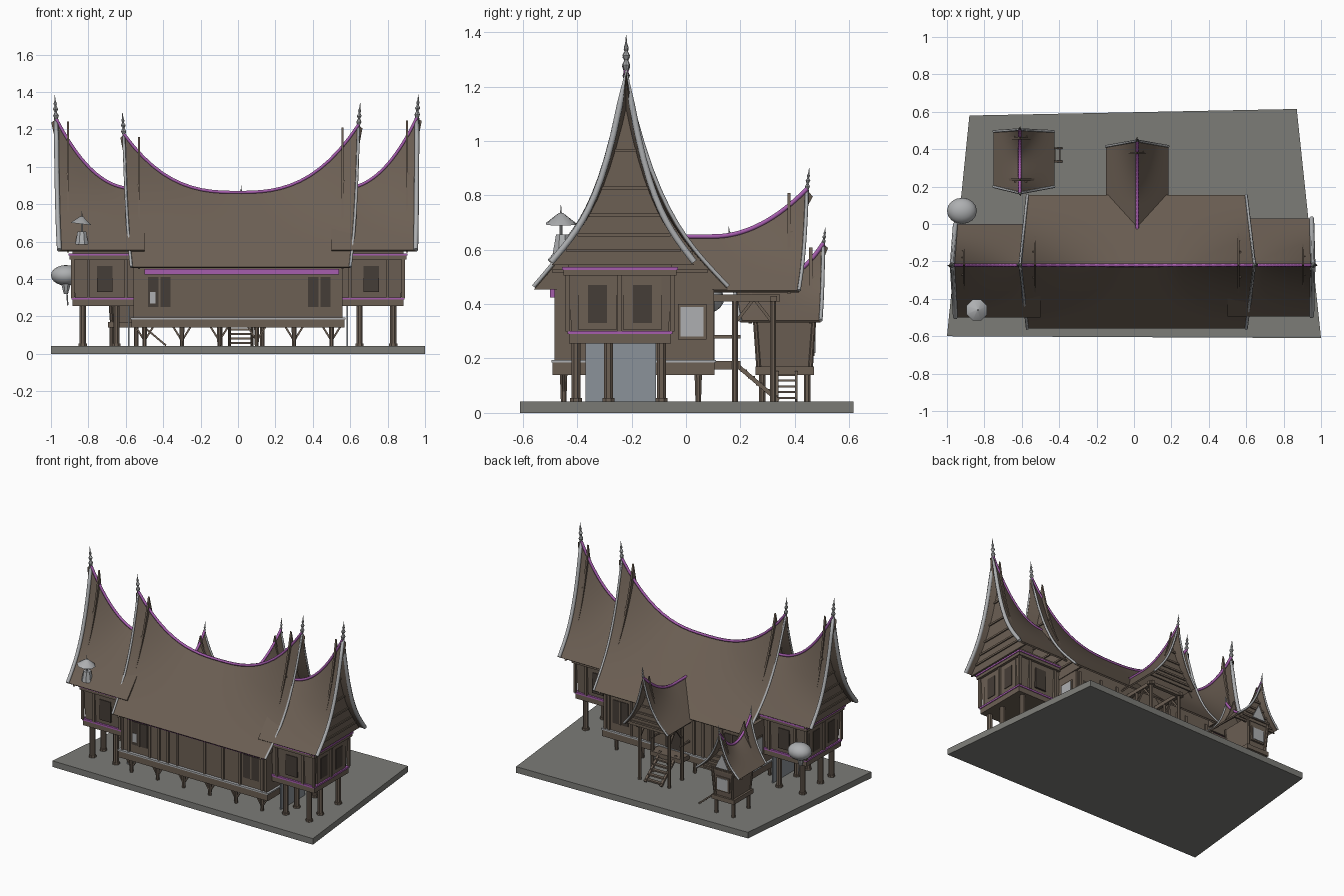
import bpy, bmesh, math
from mathutils import Vector, Matrix

if "Cube" in bpy.data.objects:
    bpy.data.objects.remove(bpy.data.objects["Cube"])


def material(name, rgb):
    m = bpy.data.materials.new(name)
    m.diffuse_color = (*rgb, 1)
    m.use_nodes = True
    m.node_tree.nodes["Principled BSDF"].inputs["Base Color"].default_value = m.diffuse_color
    return m


BROWN = material("brown wood", (0.15, 0.115, 0.088))
DARK = material("dark opening", (0.06, 0.047, 0.038))
PURPLE = material("purple trim", (0.38, 0.11, 0.42))
PALE = material("pale grey trim", (0.42, 0.43, 0.44))
BLUE = material("blue grey panel", (0.26, 0.29, 0.32))
STONE = material("stone grey", (0.2, 0.2, 0.185))


def finish(name, bm, mat, smooth=False):
    bmesh.ops.recalc_face_normals(bm, faces=bm.faces)
    me = bpy.data.meshes.new(name)
    bm.to_mesh(me)
    bm.free()
    me.materials.append(mat)
    ob = bpy.data.objects.new(name, me)
    bpy.context.collection.objects.link(ob)
    if smooth:
        bpy.ops.object.select_all(action='DESELECT')
        ob.select_set(True)
        bpy.context.view_layer.objects.active = ob
        bpy.ops.object.shade_smooth_by_angle(angle=math.radians(40))
    return ob


def prism(name, pts, offset, mat):
    # flat outline pushed along a vector
    bm = bmesh.new()
    f = bm.faces.new([bm.verts.new(p) for p in pts])
    r = bmesh.ops.extrude_face_region(bm, geom=[f])
    bmesh.ops.translate(bm, vec=Vector(offset), verts=[v for v in r['geom'] if isinstance(v, bmesh.types.BMVert)])
    return finish(name, bm, mat)


def box(name, x0, x1, y0, y1, z0, z1, mat, flare=0.0):
    bm = bmesh.new()
    bmesh.ops.create_cube(bm, size=1)
    for v in bm.verts:
        k = flare if v.co.z > 0 else 0
        v.co = Vector(((x1 + k if v.co.x > 0 else x0 - k), (y1 + k if v.co.y > 0 else y0 - k), (z1 if v.co.z > 0 else z0)))
    return finish(name, bm, mat)


def beam(name, p, q, r, mat=BROWN, sides=8, r2=None):
    p, q = Vector(p), Vector(q)
    d = q - p
    M = Matrix.Translation((p + q) / 2) @ d.to_track_quat('Z', 'Y').to_matrix().to_4x4() @ Matrix.Rotation(math.pi / sides, 4, 'Z')
    bm = bmesh.new()
    bmesh.ops.create_cone(bm, cap_ends=True, segments=sides, radius1=r, radius2=r if r2 is None else r2, depth=d.length, matrix=M)
    return finish(name, bm, mat, sides > 6)


def tube(name, pts, r, mat):
    cu = bpy.data.curves.new(name, 'CURVE')
    cu.dimensions, cu.bevel_depth, cu.bevel_resolution, cu.use_fill_caps = '3D', r, 1, True
    sp = cu.splines.new('POLY')
    sp.points.add(len(pts) - 1)
    for a, p in zip(sp.points, pts):
        a.co = (*p, 1)
    cu.materials.append(mat)
    ob = bpy.data.objects.new(name, cu)
    bpy.context.collection.objects.link(ob)
    bpy.ops.object.select_all(action='DESELECT')
    ob.select_set(True)
    bpy.context.view_layer.objects.active = ob
    bpy.ops.object.convert(target='MESH')


def finial(name, at, lean, h=0.13):
    prof = [(0.008, 0), (0.015, .15), (0.006, .3), (0.014, .42), (0.005, .55), (0.009, .64), (0.004, .75), (0.0008, 1)]
    bm = bmesh.new()
    rings = [[bm.verts.new(Vector(at) + Vector((r * h / .13 * math.cos(a), r * h / .13 * math.sin(a), z * h)) + Vector(lean) * z)
              for a in [i * math.pi / 4 for i in range(8)]] for r, z in prof]
    for A, B in zip(rings, rings[1:]):
        for i in range(8):
            bm.faces.new((A[i], A[(i + 1) % 8], B[(i + 1) % 8], B[i]))
    finish(name, bm, PALE, True)


def roof(name, axis, c, e0, e1, r0, r1, wf, wb, eave, mid, ridge, ends, rim, inset, spire):
    # saddle roof: eave runs e0..e1, ridge runs r0..r1, slopes turn concave where the ridge climbs
    def W(a, b, z):
        return Vector((a, b, z)) if axis == 'x' else Vector((b, a, z))

    def P(u, v):
        s = abs(v)
        a = (e0 + (e1 - e0) * u) * s + (r0 + (r1 - r0) * u) * (1 - s)
        zr = ridge(r0 + (r1 - r0) * u)
        return W(a, c + v * (wb if v > 0 else wf), eave + (mid - eave) * (1 - s) + (zr - mid) * (1 - s) ** 3.5)
    n = 24
    bm = bmesh.new()
    g = [[bm.verts.new(P(i / n, j / 12 - 1)) for j in range(25)] for i in range(n + 1)]
    for i in range(n):
        for j in range(24):
            bm.faces.new((g[i][j], g[i + 1][j], g[i + 1][j + 1], g[i][j + 1]))
    bmesh.ops.recalc_face_normals(bm, faces=bm.faces)
    bmesh.ops.solidify(bm, geom=bm.faces[:], thickness=0.01)
    finish(name, bm, BROWN, True)
    up = Vector((0, 0, 0.004))
    tube(name + "_ridge", [P(i / n, 0) + up for i in range(n + 1)], 0.009, PURPLE)
    for u in ends:
        d = 1 if u else -1
        at = (e1 if u else e0) - d * inset
        vs = [j / 12 - 1 for j in range(25)]
        tube(name + "_bargeboard", [P(u, v) for v in vs], rim, PALE)
        # closed gable wall with board strips
        flat = [W(at, P(u, v)[1 if axis == 'x' else 0], P(u, v).z - 0.012) for v in vs]
        prism(name + "_gable", flat, W(-d * 0.012, 0, 0), BROWN)
        for s in (0.2, 0.35, 0.5, 0.65, 0.8):
            z = P(u, s).z - 0.03
            lo, hi = W(at, c - s * wf, z), W(at + d * 0.008, c + s * wb, z + 0.012)
            box(name + "_gable_board", min(lo.x, hi.x), max(lo.x, hi.x), lo.y if axis == 'x' else min(lo.y, hi.y),
                hi.y if axis == 'x' else max(lo.y, hi.y), lo.z, hi.z, BROWN)
        finial(name + "_finial", P(u, 0), W(d * 0.008, 0, 0), spire)


# ground slab
prism("ground_slab", [(-1, -.6, 0), (1, -.61, 0), (.87, .615, 0), (-.88, .58, 0)], (0, 0, .042), STONE)

# roofs
roof("main_roof", 'x', -.22, -.57, .6, -.61, .645, .34, .375, .465, .86,
     lambda x: .86 + .34 * abs(x / .63) ** 2.7, (0, 1), .008, .035, .12)
roof("left_roof", 'x', -.22, -.955, -.5, -.972, -.5, .28, .22, .555, .88,
     lambda x: .88 + .37 * max(0, (-x - .55) / .42) ** 2.2, (0,), .013, .04, .13)
roof("right_roof", 'x', -.22, .5, .95, .5, .957, .275, .25, .555, .88,
     lambda x: .88 + .38 * max(0, (x - .55) / .407) ** 2.2, (1,), .013, .04, .13)
roof("porch_roof", 'y', .017, -.02, .415, -.05, .445, .168, .168, .45, .645,
     lambda y: .645 + .175 * max(0, (y - .1) / .345) ** 2, (1,), .007, .03, .08)
roof("granary_roof", 'y', -.61, .2, .495, .165, .505, .142, .185, .34, .49,
     lambda y: .49 + .13 * abs((y - .335) / .17) ** 2, (0, 1), .007, .03, .065)

# main hall
box("main_hall_wall", -.56, .56, -.475, .095, .18, .5, BROWN)
box("main_floor_beam", -.57, .57, -.49, .105, .14, .185, BROWN)
box("main_floor_trim", -.575, .575, -.495, .11, .185, .195, PALE)
box("front_eave_trim", -.5, .54, -.5, -.475, .425, .455, PURPLE)
for y, d in ((-.475, -1), (.095, 1)):
    for x in (-.55, -.5, -.34, -.27, -.2, -.13, .08, .22, .35, .52, .55):
        box("wall_pilaster", x - .008, x + .008, y - .008, y + .008, .195, .46, BROWN)
    for x in (-.42, .435):
        box("hall_window", x - .06, x + .06, y - .004, y + .004, .25, .41, DARK)
        box("window_mullion", x - .005, x + .005, y - .008, y + .008, .25, .41, BROWN)
    box("hall_window_pane", -.47, -.44, y - .006, y + .006, .27, .33, PALE)
for s in (-1, 1):
    box("side_window_frame", s * .56 - .007, s * .56 + .007, -.03, .075, .27, .4, BROWN)
    box("side_window", s * .56 - .01, s * .56 + .01, -.02, .065, .28, .39, PALE)
    box("under_house_panel", s * .585 - .004, s * .585 + .004, -.37, -.11, .042, .26, BLUE)

# posts and slanting braces under the hall
for x in (-.5, -.3, -.1, .1, .3, .5):
    for y in (-.45, -.2, .045):
        beam("hall_post", (x, y, .04), (x, y, .15), .011, r2=.015)
    for d in (-.05, .05):
        beam("hall_brace", (x, -.45, .07), (x + d, -.45, .15), .007, sides=4)

# side wings, mirrored
for s in (-1, 1):
    def wing(name, a, b, y0, y1, z0, z1, mat, flare=0.0):
        box(name, min(s * a, s * b), max(s * a, s * b), y0, y1, z0, z1, mat, flare)
    wing("wing_wall", .54, .87, -.42, -.065, .27, .56, BROWN, .015)
    wing("wing_floor_beam", .54, .885, -.43, -.055, .255, .29, BROWN)
    wing("wing_lower_band", .54, .89, -.435, -.05, .29, .302, PURPLE)
    wing("wing_upper_beam", .54, .9, -.45, -.035, .505, .525, BROWN)
    wing("wing_upper_band", .54, .905, -.455, -.03, .525, .537, PURPLE)
    for y in (-.325, -.16):
        wing("wing_end_panel", .87, .884, y - .07, y + .07, .305, .5, BROWN)
        wing("wing_end_window", .87, .888, y - .035, y + .035, .33, .47, DARK)
    for y in (-.435, -.243, -.05):
        wing("wing_end_stud", .875, .892, y - .008, y + .008, .3, .51, BROWN)
    for y in (-.428, -.057):
        for x in (.6, .8):
            wing("wing_side_stud", x - .008, x + .008, y - .012, y + .012, .3, .51, BROWN)
        wing("wing_side_window", .67, .755, y - .007, y + .007, .33, .47, DARK)
    for x in (.65, .83):
        for y in (-.405, -.285, -.09):
            beam("wing_post", (s * x, y, .04), (s * x, y, .26), .018)
            beam("wing_post_foot", (s * x, y, .04), (s * x, y, .055), .024)

# rear porch
for x in (-.095, .13):
    for y in (.18, .32):
        beam("porch_post", (x, y, .04), (x, y, .43), .012)
        beam("porch_brace", (x, y, .33), (x, .25, .42), .008, sides=4)
    box("porch_side_beam", x - .012, x + .012, .1, .345, .41, .435, BROWN)
    beam("porch_rail", (x, .1, .28), (x, .2, .28), .008, sides=4)
box("porch_cross_beam", -.12, .155, .31, .335, .41, .43, BROWN)
box("porch_floor", -.1, .135, .09, .2, .16, .19, BROWN)
box("porch_door", -.05, .08, .09, .104, .195, .42, DARK)
for x in (-.045, .075):
    beam("stair_rail", (x, .17, .19), (x, .34, .045), .011, sides=4)
for i in range(6):
    t = (i + .5) / 6
    y, z = .17 + .17 * t, .19 - .145 * t
    box("stair_tread", -.045, .075, y - .012, y + .012, z - .004, z + .006, BROWN)

# granary
box("granary_wall", -.68, -.54, .27, .455, .16, .36, BROWN, .015)
box("granary_floor", -.695, -.525, .255, .47, .14, .17, BROWN)
for x in (-.675, -.545):
    for y in (.28, .445):
        beam("granary_post", (x, y, .04), (x, y, .145), .013)
        beam("granary_corner_post", (x, y + math.copysign(.012, y - .36), .16), (x + math.copysign(.014, x + .61), y + math.copysign(.026, y - .36), .36), .01)
box("granary_window_frame", -.66, -.56, .455, .472, .21, .31, BROWN)
box("granary_window", -.65, -.57, .46, .476, .22, .3, PALE)
prism("granary_gable_panel", [(-.66, .475, .37), (-.56, .475, .37), (-.61, .475, .47)], (0, .006, 0), PALE)
for y in (.335, .405):
    beam("ladder_rail", (-.51, y, .15), (-.385, y, .045), .007, sides=4)
for i in range(5):
    t = (i + .5) / 5
    beam("ladder_rung", (-.51 + .125 * t, .335, .15 - .105 * t), (-.51 + .125 * t, .405, .15 - .105 * t), .005, sides=4)

# round grey ball with stem beside the left wing
bm = bmesh.new()
bmesh.ops.create_uvsphere(bm, u_segments=16, v_segments=10, radius=1,
                          matrix=Matrix.Translation((-.92, .07, .42)) @ Matrix.Diagonal((.08, .07, .055, 1)))
finish("ball_canopy", bm, PALE, True)
beam("ball_skirt", (-.92, .06, .32), (-.92, .06, .4), .012, PALE, 8, .035)
beam("ball_stem", (-.91, .07, .26), (-.92, .07, .4), .004, PALE)

# small parasol on the left roof
beam("parasol_top", (-.84, -.46, .695), (-.835, -.46, .735), .06, PALE, 8, .008)
beam("parasol_tip", (-.835, -.46, .73), (-.835, -.46, .765), .004, PALE, 6, .001)
beam("parasol_pole", (-.835, -.46, .6), (-.835, -.46, .71), .006, PALE)
beam("parasol_base", (-.835, -.455, .585), (-.835, -.455, .655), .038, PALE, 8, .025)
